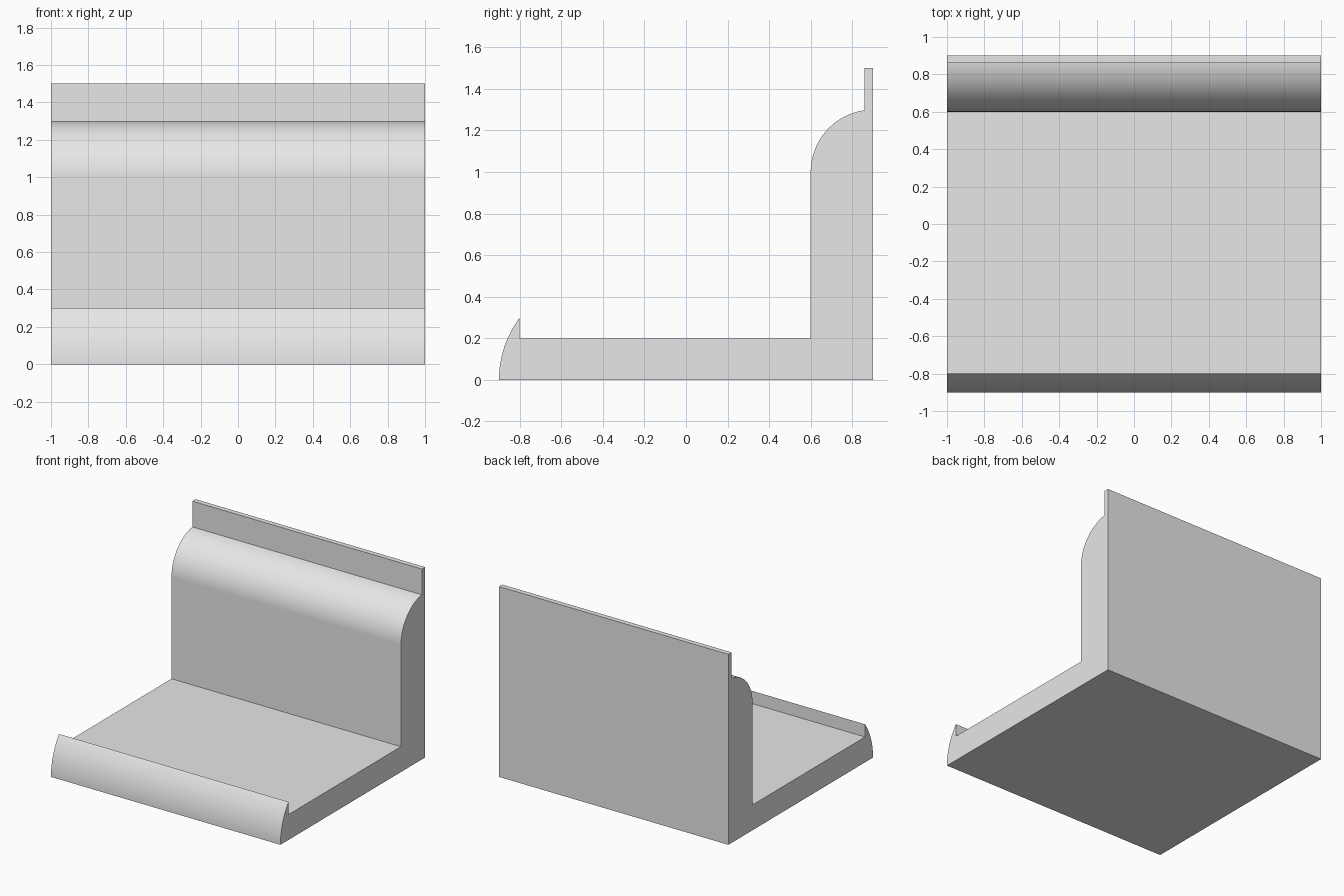
import bpy
import bmesh
from math import radians, asin, acos, cos, sin, pi

cube = bpy.data.objects.get("Cube")
if cube:
    bpy.data.objects.remove(cube, do_unlink=True)

WIDTH = 2.0

# Single plain grey
grey = bpy.data.materials.new("plain grey")
grey.use_nodes = True
colour = (0.8, 0.8, 0.8, 1.0)
grey.diffuse_color = colour
grey.node_tree.nodes["Principled BSDF"].inputs["Base Color"].default_value = colour


def arc(cy, cz, radius, start, end, steps):
    """Points (y, z) along a circular arc."""
    angles = [start + (end - start) * i / steps for i in range(steps + 1)]
    return [(cy + radius * cos(a), cz + radius * sin(a)) for a in angles]


# Side profile: curved front lip, flat tread, riser, rounded nose, thin back strip
lip = arc(-0.4, 0.0, 0.5, pi, pi - asin(0.3 / 0.5), 16)
nose = arc(0.9, 1.0, 0.3, pi, pi - acos(0.04 / 0.3), 32)
profile = (lip + [(-0.8, 0.2), (0.6, 0.2)] + nose
           + [(0.86, 1.5), (0.9, 1.5), (0.9, 0.0)])

# Sweep the profile across the full width
bm = bmesh.new()
end_cap = bm.faces.new([bm.verts.new((-WIDTH / 2, y, z)) for y, z in profile])
swept = bmesh.ops.extrude_face_region(bm, geom=[end_cap], use_keep_orig=True)
moved = [v for v in swept["geom"] if isinstance(v, bmesh.types.BMVert)]
bmesh.ops.translate(bm, verts=moved, vec=(WIDTH, 0, 0))
bmesh.ops.recalc_face_normals(bm, faces=bm.faces)

mesh = bpy.data.meshes.new("step_moulding")
bm.to_mesh(mesh)
bm.free()
mesh.materials.append(grey)
moulding = bpy.data.objects.new("step_moulding", mesh)
bpy.context.collection.objects.link(moulding)

# Smooth curves with crisp corners
bpy.ops.object.select_all(action="DESELECT")
moulding.select_set(True)
bpy.context.view_layer.objects.active = moulding
bpy.ops.object.shade_smooth_by_angle(angle=radians(30))
